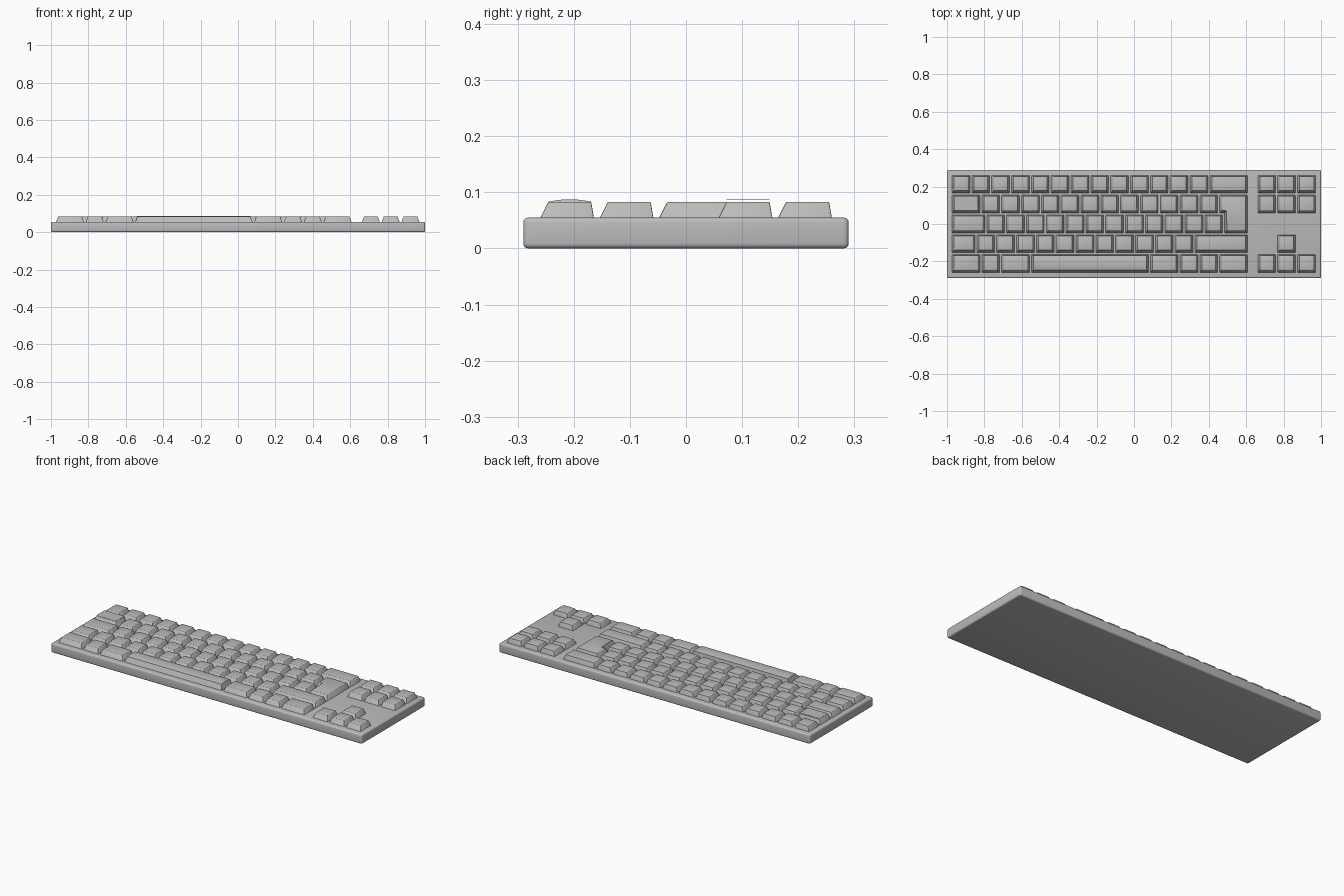
import bpy
import bmesh
import math

if "Cube" in bpy.data.objects:
    bpy.data.objects.remove(bpy.data.objects["Cube"])

UNIT = 0.106            # one key pitch
LEFT, FRONT = -0.978, -0.265
NAV_LEFT = 0.657
CASE_TOP, KEY_TOP = 0.055, 0.083
GAP = 0.005             # clearance around each key base
SIDE, FRONT_IN, BACK_IN = 0.011, 0.0145, 0.005   # taper of the key walls

grey = bpy.data.materials.new("mid grey plastic")
grey.use_nodes = True
grey.diffuse_color = (0.5, 0.5, 0.5, 1)
grey.node_tree.nodes["Principled BSDF"].inputs["Base Color"].default_value = (0.5, 0.5, 0.5, 1)


def finish(name, bm):
    bmesh.ops.recalc_face_normals(bm, faces=bm.faces)
    mesh = bpy.data.meshes.new(name)
    bm.to_mesh(mesh)
    bm.free()
    mesh.materials.append(grey)
    obj = bpy.data.objects.new(name, mesh)
    bpy.context.collection.objects.link(obj)
    bpy.ops.object.select_all(action='DESELECT')
    obj.select_set(True)
    bpy.context.view_layer.objects.active = obj
    bpy.ops.object.shade_smooth_by_angle(angle=math.radians(35))
    return obj


def shrink(points, side, front, back):
    """Move the walls of an axis-aligned counter-clockwise outline inwards."""
    result = []
    for i, (x, y) in enumerate(points):
        for a, b in ((points[i - 1], (x, y)), ((x, y), points[(i + 1) % len(points)])):
            if abs(a[1] - b[1]) < 1e-6:
                if b[0] > a[0]:
                    dy = front
                else:
                    dy = -back
            else:
                dx = -side if b[1] > a[1] else side
        result.append((x + dx, y + dy))
    return result


def box(name, x0, x1, y0, y1, z0, z1, bevel=0):
    bm = bmesh.new()
    bmesh.ops.create_cube(bm, size=1)
    for v in bm.verts:
        v.co = (x1 if v.co.x > 0 else x0, y1 if v.co.y > 0 else y0, z1 if v.co.z > 0 else z0)
    if bevel:
        bmesh.ops.bevel(bm, geom=bm.edges[:], offset=bevel, segments=4,
                        profile=0.5, affect='EDGES')
    return finish(name, bm)


def key(name, outline, crown=0):
    """Tapered key on an outline; crown bows the top upwards from front to back."""
    bm = bmesh.new()
    base = shrink(outline, GAP, GAP, GAP)
    top = shrink(base, SIDE, FRONT_IN, BACK_IN)
    low = [bm.verts.new((x, y, CASE_TOP - 0.001)) for x, y in base]
    high = [bm.verts.new((x, y, KEY_TOP)) for x, y in top]
    bm.faces.new(low[::-1])
    bm.faces.new(high)
    for i in range(len(low)):
        j = (i + 1) % len(low)
        bm.faces.new((low[i], low[j], high[j], high[i]))
    if crown:
        ends = [e for e in bm.edges if all(v in high for v in e.verts)
                and abs(e.verts[0].co.x - e.verts[1].co.x) < 1e-5]
        bmesh.ops.subdivide_edges(bm, edges=ends, cuts=7, use_grid_fill=True)
        y0, y1 = top[0][1], top[2][1]
        for v in bm.verts:
            if v.co.z > KEY_TOP - 1e-4:
                t = (v.co.y - y0) / (y1 - y0)
                v.co.z += crown * 4 * t * (1 - t)
    else:
        edges = [e for e in bm.edges if any(v in high for v in e.verts)]
        bmesh.ops.bevel(bm, geom=edges, offset=0.002, segments=2,
                        profile=0.5, affect='EDGES')
    return finish(name, bm)


def rect(left, col, row, width):
    x0, y0 = left + col * UNIT, FRONT + row * UNIT
    x1, y1 = x0 + width * UNIT, y0 + UNIT
    return [(x0, y0), (x1, y0), (x1, y1), (x0, y1)]


# Case
box("case", -1, 1, -0.29, 0.29, 0, CASE_TOP, bevel=0.009)

# Main block, rows from front to back, widths in key units
rows = [
    [1.5, 1, 1.5, 6, 1.5, 1, 1, 1.5],
    [1.25] + [1] * 11 + [2.75],
    [1.75] + [1] * 12,
    [1.5] + [1] * 12,
    [1] * 13 + [2],
]
for r, widths in enumerate(rows):
    col = 0
    for i, w in enumerate(widths):
        if w == 6:
            key("space_bar", rect(LEFT, col, r, w), crown=0.0045)
        else:
            key(f"key_row{r + 1}_{i + 1}", rect(LEFT, col, r, w))
        col += w

# L-shaped enter key across two rows
xa, xb, xc = (LEFT + c * UNIT for c in (13.5, 13.75, 15))
ya, yb, yc = (FRONT + r * UNIT for r in (2, 3, 4))
key("enter_key", [(xb, ya), (xc, ya), (xc, yc), (xa, yc), (xa, yb), (xb, yb)])

# Thin raised top on the tab key
tab = shrink(shrink(rect(LEFT, 0, 3, 1.5), GAP, GAP, GAP), SIDE, FRONT_IN, BACK_IN)
box("tab_key_top", tab[0][0], tab[2][0], tab[0][1], tab[2][1], 0.0865, 0.0875)

# Navigation and arrow keys
for r, cols in ((0, (0, 1, 2)), (1, (1,)), (3, (0, 1, 2)), (4, (0, 1, 2))):
    for c in cols:
        kind = "arrow_key" if r < 2 else "navigation_key"
        key(f"{kind}_{r + 1}_{c + 1}", rect(NAV_LEFT, c, r, 1))
